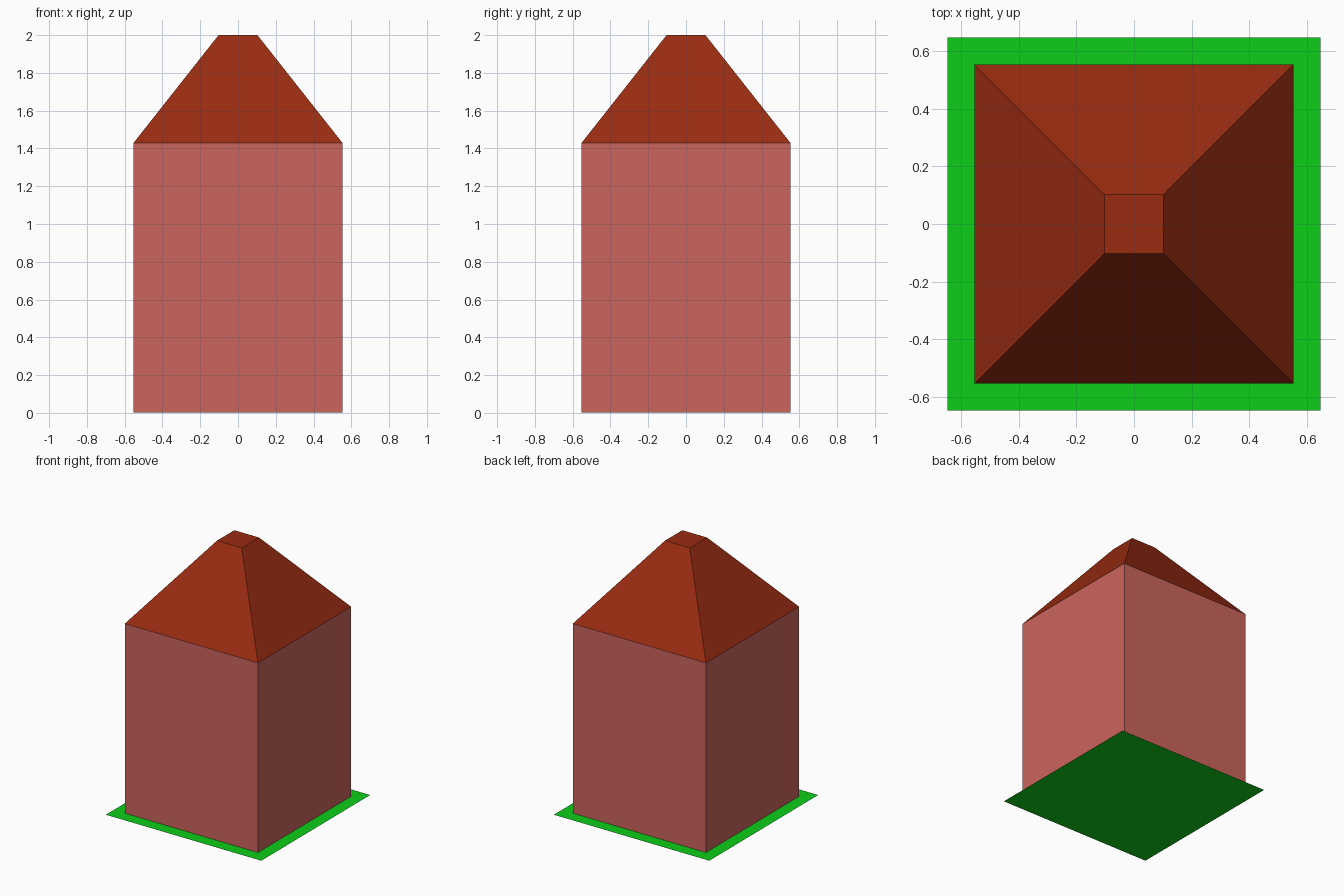
import bpy
import bmesh
from math import pi, sqrt
from mathutils import Matrix

if "Cube" in bpy.data.objects:
    bpy.data.objects.remove(bpy.data.objects["Cube"])


def paint(obj, name, rgb):
    mat = bpy.data.materials.new(name)
    mat.diffuse_color = (*rgb, 1)
    mat.use_nodes = True
    mat.node_tree.nodes["Principled BSDF"].inputs["Base Color"].default_value = mat.diffuse_color
    obj.data.materials.append(mat)


def square_block(name, half_bottom, half_top, z0, z1):
    """Square block or truncated pyramid between two heights."""
    bm = bmesh.new()
    bmesh.ops.create_cone(
        bm, cap_ends=True, segments=4,
        radius1=half_bottom * sqrt(2), radius2=half_top * sqrt(2), depth=z1 - z0,
        matrix=Matrix.Translation((0, 0, (z0 + z1) / 2)) @ Matrix.Rotation(pi / 4, 4, 'Z'))
    mesh = bpy.data.meshes.new(name)
    bm.to_mesh(mesh)
    bm.free()
    obj = bpy.data.objects.new(name, mesh)
    bpy.context.collection.objects.link(obj)
    return obj


# Flat lawn, walls a hair above it, and the flat-topped roof
bpy.ops.mesh.primitive_plane_add(size=1.294)
lawn = bpy.context.object
lawn.name = "lawn"
walls = square_block("walls", 0.554, 0.554, 0.001, 1.428)
roof = square_block("roof", 0.554, 0.103, 1.428, 2.0)

paint(lawn, "grass_green", (0.004, 0.61, 0.009))
paint(walls, "wall_pink", (0.60, 0.13, 0.11))
paint(roof, "roof_red", (0.32, 0.025, 0.006))
